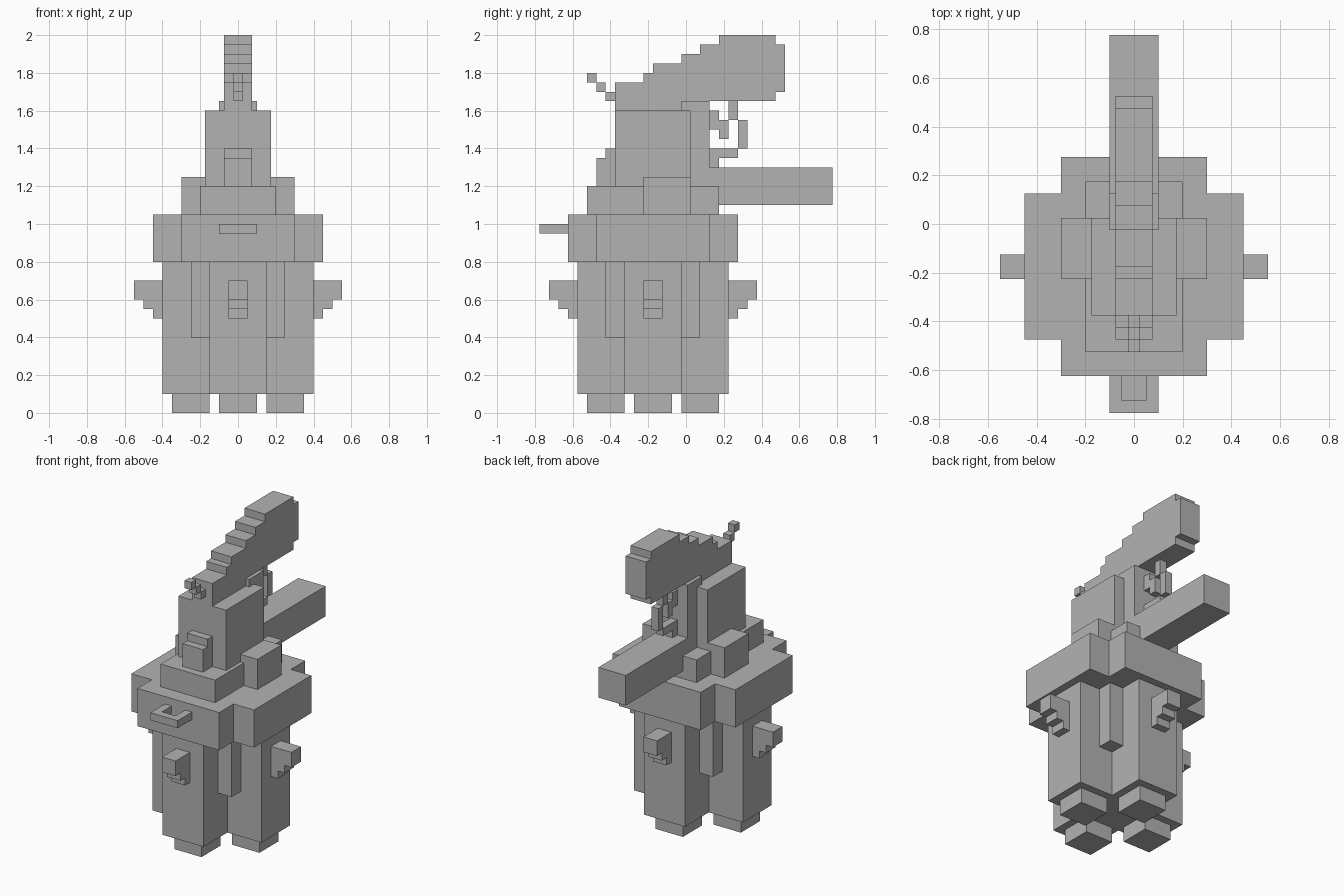
import bpy
import bmesh
from mathutils import Vector, Matrix

cube = bpy.data.objects.get("Cube")
if cube:
    bpy.data.objects.remove(cube, do_unlink=True)

CELL = 0.05                       # everything sits on a cell grid
ORIGIN = Vector((0, -0.175, 0))   # centre of the body

grey = bpy.data.materials.new("light_grey")
grey.use_nodes = True
colour = (0.45, 0.45, 0.45, 1)
grey.diffuse_color = colour
grey.node_tree.nodes["Principled BSDF"].inputs["Base Color"].default_value = colour


def prism(name, outline, low, high, to_point, turn=0):
    """Extrude a closed outline between two levels of the remaining axis."""
    bm = bmesh.new()
    face = bm.faces.new([bm.verts.new(to_point(a, b, low)) for a, b in outline])
    offset = Vector(to_point(0, 0, high)) - Vector(to_point(0, 0, low))
    moved = bmesh.ops.extrude_face_region(bm, geom=[face])["geom"]
    bmesh.ops.translate(bm, vec=offset,
                        verts=[v for v in moved if isinstance(v, bmesh.types.BMVert)])
    bmesh.ops.recalc_face_normals(bm, faces=bm.faces)
    bm.transform(Matrix.Translation(ORIGIN) @ Matrix.Rotation(turn, 4, "Z")
                 @ Matrix.Scale(CELL, 4))
    mesh = bpy.data.meshes.new(name)
    bm.to_mesh(mesh)
    bm.free()
    mesh.materials.append(grey)
    obj = bpy.data.objects.new(name, mesh)
    bpy.context.collection.objects.link(obj)
    return obj


def plan(name, outline, z_low, z_high):
    return prism(name, outline, z_low, z_high, lambda x, y, z: (x, y, z))


def side(name, outline, half_width, turn=0):
    return prism(name, outline, -half_width, half_width,
                 lambda y, z, x: (x, y, z), turn)


def rect(a, b, c, d):
    return [(a, c), (b, c), (b, d), (a, d)]


def plus(arm, half):
    """Outline of a cross with equal arms."""
    corner = [(arm, -half), (arm, half), (half, half)]
    points = []
    for _ in range(4):
        points += corner
        corner = [(-y, x) for x, y in corner]
    return points


def stairs(start, steps):
    """Stepped profile: each step moves along, then up."""
    points = [start]
    a, b = start
    for run, rise in steps:
        a += run
        points.append((a, b))
        b += rise
        points.append((a, b))
    return points


QUARTER = Matrix.Rotation
half_turn = 3.14159265

# Body
plan("body", plus(8, 3), 2, 16)
plan("body_corners", rect(-5, 5, -5, 5), 8, 16)
plan("brim", plus(9, 6), 16, 21)

# Feet and stepped handles, one per side
handle = stairs((8, 10), [(1, 1), (1, 1), (1, 2)]) + [(8, 14)]
for i, label in enumerate(("back", "right", "front", "left")):
    turn = i * half_turn / 2
    side(label + "_handle", handle, 1, turn)
    side(label + "_foot", rect(3, 7, 0, 2), 2, turn)

# Open front bracket
plan("front_bracket", [(-2, -9), (-2, -12), (2, -12), (2, -9),
                       (1, -9), (1, -11), (-1, -11), (-1, -9)], 19, 20)

# Upper tiers
plan("collar", rect(-4, 4, -7, 7), 21, 24)
plan("neck", rect(-3.5, 3.5, -4, 4), 24, 32)
for sign, label in ((1, "left"), (-1, "right")):
    inner, outer = sorted((sign * 3.5, sign * 6))
    plan(label + "_shoulder", rect(inner, outer, -1, 4), 21, 25)
side("nose", [(-4, 24), (-6, 24), (-6, 27), (-5, 27), (-5, 28), (-4, 28)], 1.5)

# Back post with long beam
side("back_beam", [(3, 22), (19, 22), (19, 26), (6, 26), (6, 33), (3, 33)], 2)

# Plume: stepped top, flat underside
top = stairs((-4, 35), [(3, 1), (1, 1), (3, 1), (2, 1), (2, 1)])
side("plume", [(4, 33), (4, 32), (-4, 32)] + top
     + [(13, 40), (13, 39), (14, 39), (14, 34), (13, 34), (13, 33)], 1.5)

# Thin stepped antenna at the front of the plume
for i in range(3):
    side("antenna", rect(-5 - i, -4 - i, 33 + i, 34 + i), 0.5)

# Hanging cord behind the post
for box in ((6, 7, 30, 32), (7, 8, 29, 31), (8, 9, 31, 33), (9, 10, 28, 31)):
    side("cord", rect(*box), 0.5)
side("cord_end", [(6, 26), (7, 26), (7, 27), (9, 27), (9, 28), (6, 28)], 0.5)
